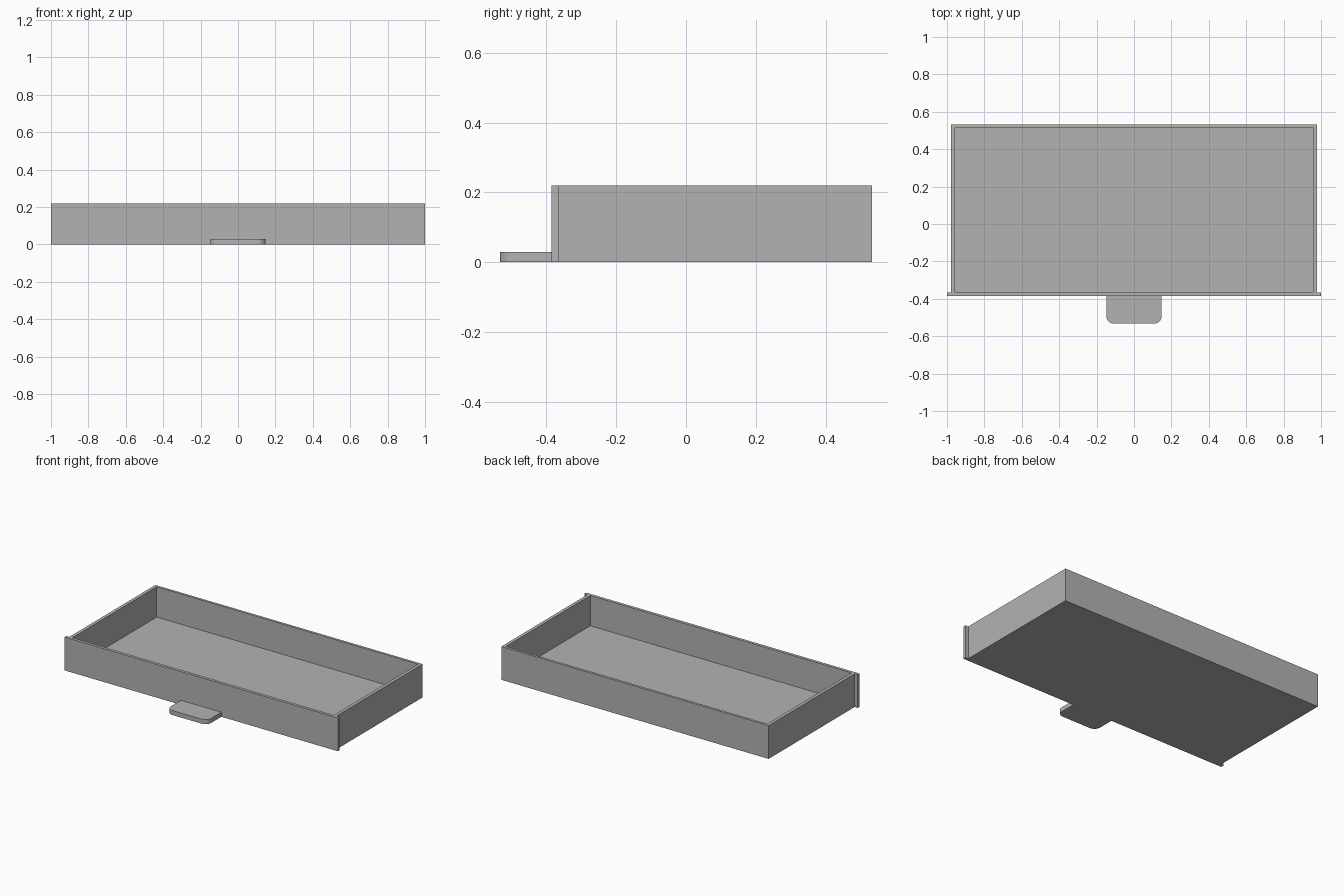
import bpy
import bmesh
from math import sin, cos, pi

cube = bpy.data.objects.get("Cube")
if cube:
    bpy.data.objects.remove(cube, do_unlink=True)

# Single plain grey
grey = bpy.data.materials.new("plain grey")
grey.use_nodes = True
colour = (0.45, 0.45, 0.45, 1)
grey.diffuse_color = colour
grey.node_tree.nodes["Principled BSDF"].inputs["Base Color"].default_value = colour


def prism(name, outline, z0, z1):
    """Extrude a counter-clockwise plan outline from z0 up to z1."""
    bm = bmesh.new()
    face = bm.faces.new([bm.verts.new((x, y, z0)) for x, y in outline])
    grown = bmesh.ops.extrude_face_region(bm, geom=[face], use_keep_orig=True)
    top = [v for v in grown["geom"] if isinstance(v, bmesh.types.BMVert)]
    bmesh.ops.translate(bm, verts=top, vec=(0, 0, z1 - z0))
    bmesh.ops.recalc_face_normals(bm, faces=bm.faces)
    mesh = bpy.data.meshes.new(name)
    bm.to_mesh(mesh)
    bm.free()
    mesh.materials.append(grey)
    obj = bpy.data.objects.new(name, mesh)
    bpy.context.collection.objects.link(obj)
    return obj


def rectangle(half, y0, y1):
    return [(-half, y0), (half, y0), (half, y1), (-half, y1)]


height = 0.22
front, seam, back = -0.385, -0.365, 0.533
outer, inner, inner_back = 0.978, 0.956, 0.516

# Side and back walls as one U-shaped outline
walls = [(outer, seam), (outer, back), (-outer, back), (-outer, seam),
         (-inner, seam), (-inner, inner_back), (inner, inner_back), (inner, seam)]
prism("drawer_walls", walls, 0, height)

# Floor between the walls
prism("drawer_floor", rectangle(inner, seam, inner_back), 0, 0.02)

# Wider front panel
prism("front_panel", rectangle(1, front, seam), 0, height)

# Pull tab with two rounded front corners
half, tip, radius, steps = 0.148, -0.533, 0.042, 10
tab = [(half, front), (-half, front)]
for side, start in ((-1, pi), (1, 1.5 * pi)):
    for i in range(steps + 1):
        a = start + i / steps * pi / 2
        tab.append((side * (half - radius) + radius * cos(a),
                    tip + radius + radius * sin(a)))
pull = prism("pull_tab", tab, 0, 0.03)
bpy.ops.object.select_all(action="DESELECT")
pull.select_set(True)
bpy.context.view_layer.objects.active = pull
bpy.ops.object.shade_smooth_by_angle(angle=pi / 6)
